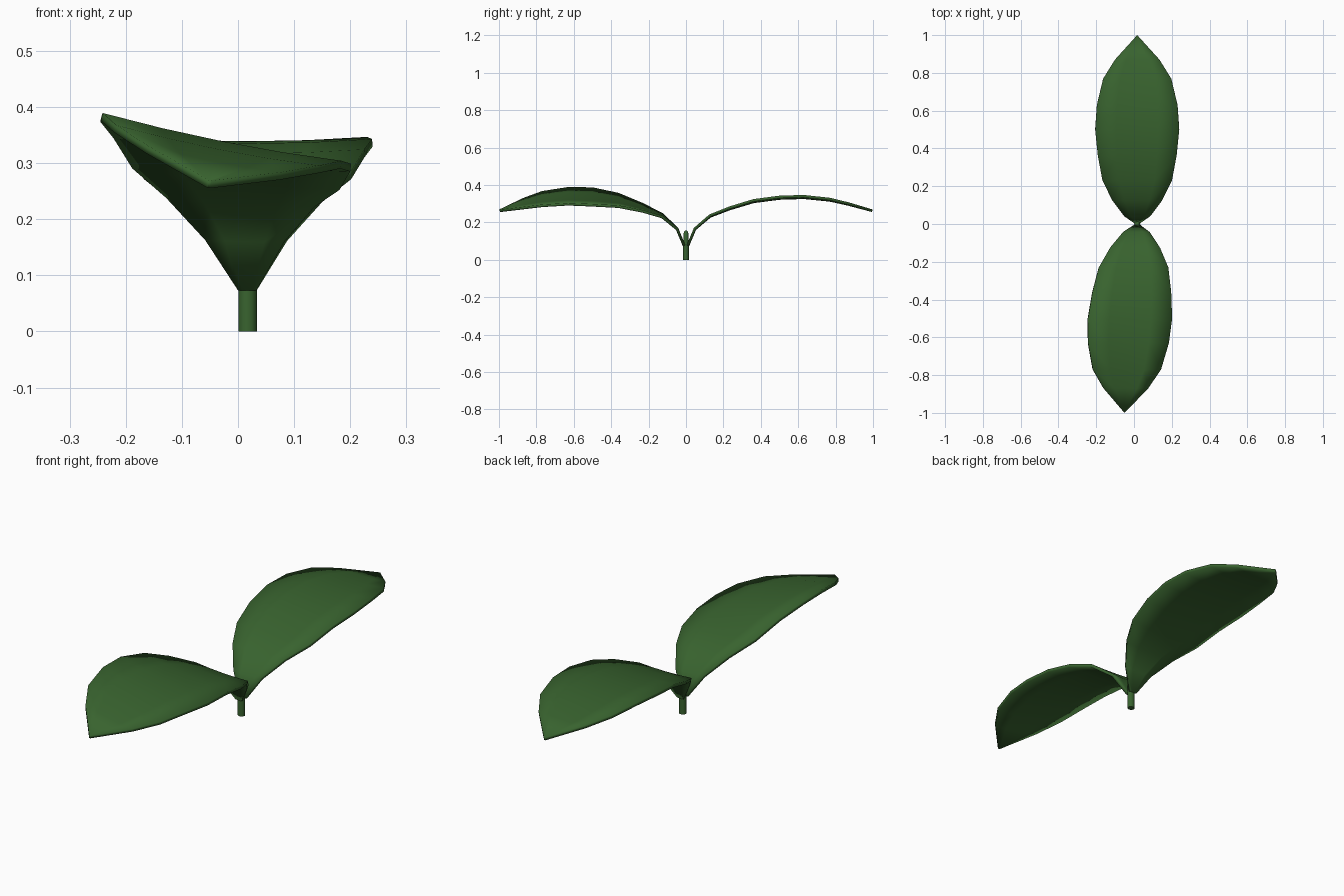
import bpy, bmesh
from mathutils import Vector

if "Cube" in bpy.data.objects:
    bpy.data.objects.remove(bpy.data.objects["Cube"])

CX = 0.017  # stem axis
green = bpy.data.materials.new("leaf_green")
green.diffuse_color = (0.04, 0.125, 0.028, 1)
green.use_nodes = True
green.node_tree.nodes["Principled BSDF"].inputs["Base Color"].default_value = green.diffuse_color

# distance from stem, half width, height along the midrib
PROFILE = [(0.004, 0.016, 0.078), (0.042, 0.07, 0.168), (0.125, 0.132, 0.238),
           (0.23, 0.184, 0.278), (0.36, 0.208, 0.317), (0.5, 0.222, 0.335),
           (0.63, 0.213, 0.339), (0.77, 0.18, 0.325), (0.87, 0.118, 0.303),
           (0.998, 0.002, 0.269)]


def finish(obj, angle):
    obj.data.materials.append(green)
    bpy.ops.object.select_all(action='DESELECT')
    obj.select_set(True)
    bpy.context.view_layer.objects.active = obj
    bpy.ops.object.shade_smooth_by_angle(angle=angle)


def mesh_object(name, bm):
    mesh = bpy.data.meshes.new(name)
    bm.to_mesh(mesh)
    bm.free()
    obj = bpy.data.objects.new(name, mesh)
    bpy.context.collection.objects.link(obj)
    return obj


def leaf(name, side, bend, tilt):
    bm = bmesh.new()
    rows = []
    for d, w, z in PROFILE:
        row = []
        for u in (-1, -0.5, 0, 0.5, 1):
            x = u * w
            slope = tilt * min(1, d / 0.45)
            cup = 0.008 * u * u * w / 0.22
            row.append(bm.verts.new((CX + bend * d ** 0.85 + x, side * d, z + slope * x + cup)))
        rows.append(row)
    for a, b in zip(rows, rows[1:]):
        for i in range(4):
            f = bm.faces.new((a[i], a[i + 1], b[i + 1], b[i]))
            f.normal_update()
            if f.normal.z < 0:
                f.normal_flip()
    obj = mesh_object(name, bm)
    solid = obj.modifiers.new("thickness", 'SOLIDIFY')
    solid.thickness = 0.014
    solid.offset = -1
    finish(obj, 1.0)


# two opposite leaves; the front one bends and tilts sideways
leaf("back_leaf", 1, 0.0, 0.0)
leaf("front_leaf", -1, -0.067, -0.2)

# stem with a small rounded bud at the top
bm = bmesh.new()
rings = []
N = 12
from math import cos, sin, pi
for r, z in [(0.0165, 0), (0.0165, 0.1), (0.0155, 0.135), (0.011, 0.152), (0.004, 0.158)]:
    rings.append([bm.verts.new((CX + r * cos(2 * pi * i / N), 0.9 * r * sin(2 * pi * i / N), z))
                  for i in range(N)])
for a, b in zip(rings, rings[1:]):
    for i in range(N):
        j = (i + 1) % N
        bm.faces.new((a[i], a[j], b[j], b[i]))
bm.faces.new(rings[0][::-1])
bm.faces.new(rings[-1])
finish(mesh_object("stem", bm), 0.9)
